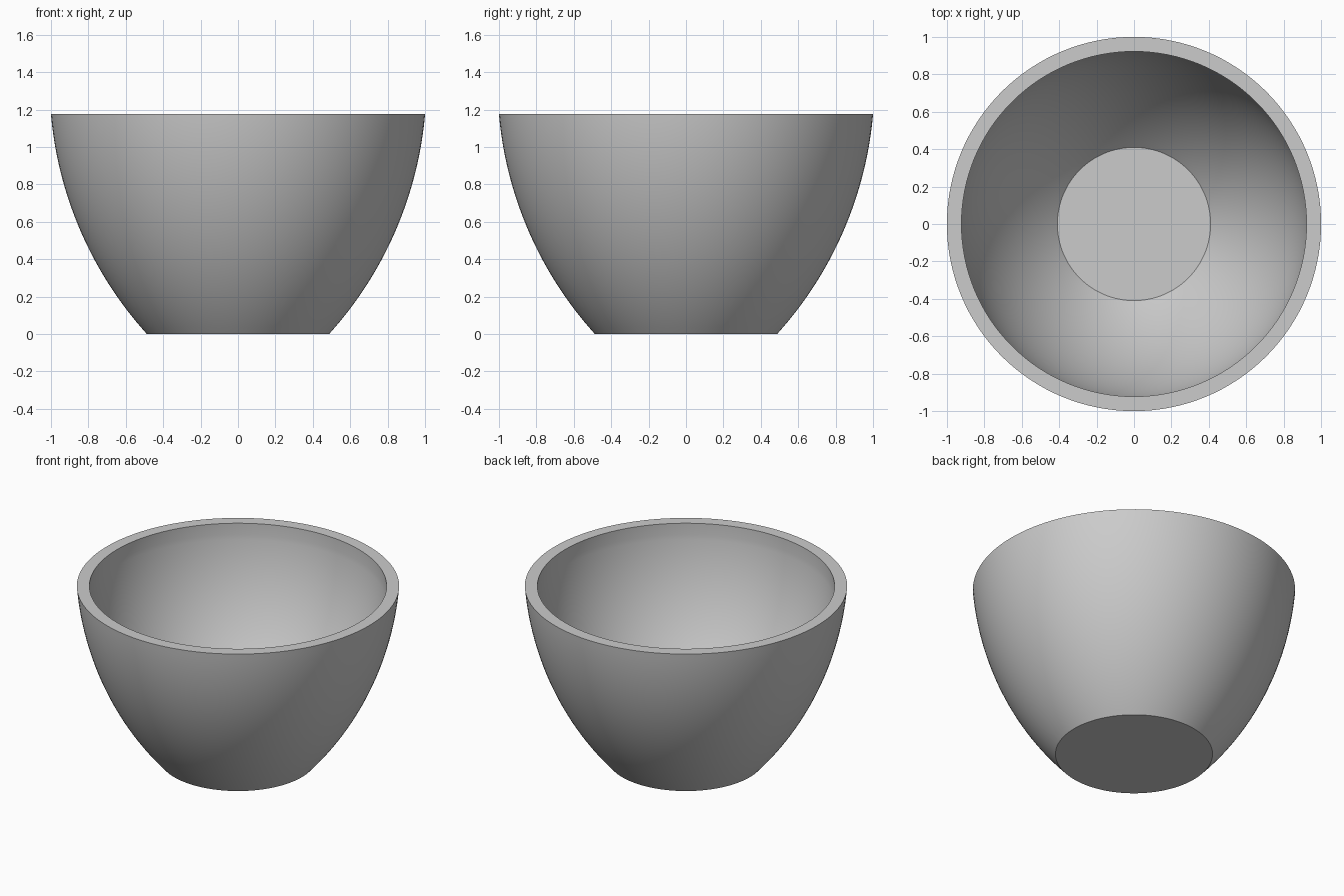
import bpy, bmesh, math

if "Cube" in bpy.data.objects:
    bpy.data.objects.remove(bpy.data.objects["Cube"])

SEGMENTS = 128
STEPS = 32
HEIGHT, WALL = 1.177, 0.078


def outer_radius(z):
    # Side profile is a large circular arc
    return math.sqrt(2.015 ** 2 - (1.3515 - z) ** 2) - 1.007


# Outer wall, bottom to rim
levels = [HEIGHT * i / STEPS for i in range(STEPS + 1)]
outer = [(outer_radius(z), z) for z in levels]

# Inner wall: same curve set in by the wall thickness, with a short upright lip
squeeze = (HEIGHT - 2 * WALL) / HEIGHT
inner = [(r - WALL, WALL + z * squeeze) for r, z in outer]
inner.append((inner[-1][0], HEIGHT))

profile = outer + inner[::-1]

# Revolve the profile into rings
bm = bmesh.new()
rings = []
for r, z in profile:
    rings.append([bm.verts.new((r * math.cos(2 * math.pi * k / SEGMENTS),
                                r * math.sin(2 * math.pi * k / SEGMENTS), z))
                  for k in range(SEGMENTS)])
for a, b in zip(rings, rings[1:]):
    for k in range(SEGMENTS):
        n = (k + 1) % SEGMENTS
        bm.faces.new((a[k], a[n], b[n], b[k]))

# Underside and inside floor
bm.faces.new(rings[0][::-1])
bm.faces.new(rings[-1])
bmesh.ops.recalc_face_normals(bm, faces=bm.faces)

mesh = bpy.data.meshes.new("bowl")
bm.to_mesh(mesh)
bm.free()
bowl = bpy.data.objects.new("bowl", mesh)
bpy.context.collection.objects.link(bowl)

# Smooth sides with crisp rim and base edges
bpy.context.view_layer.objects.active = bowl
bowl.select_set(True)
bpy.ops.object.shade_smooth_by_angle(angle=math.radians(30))
